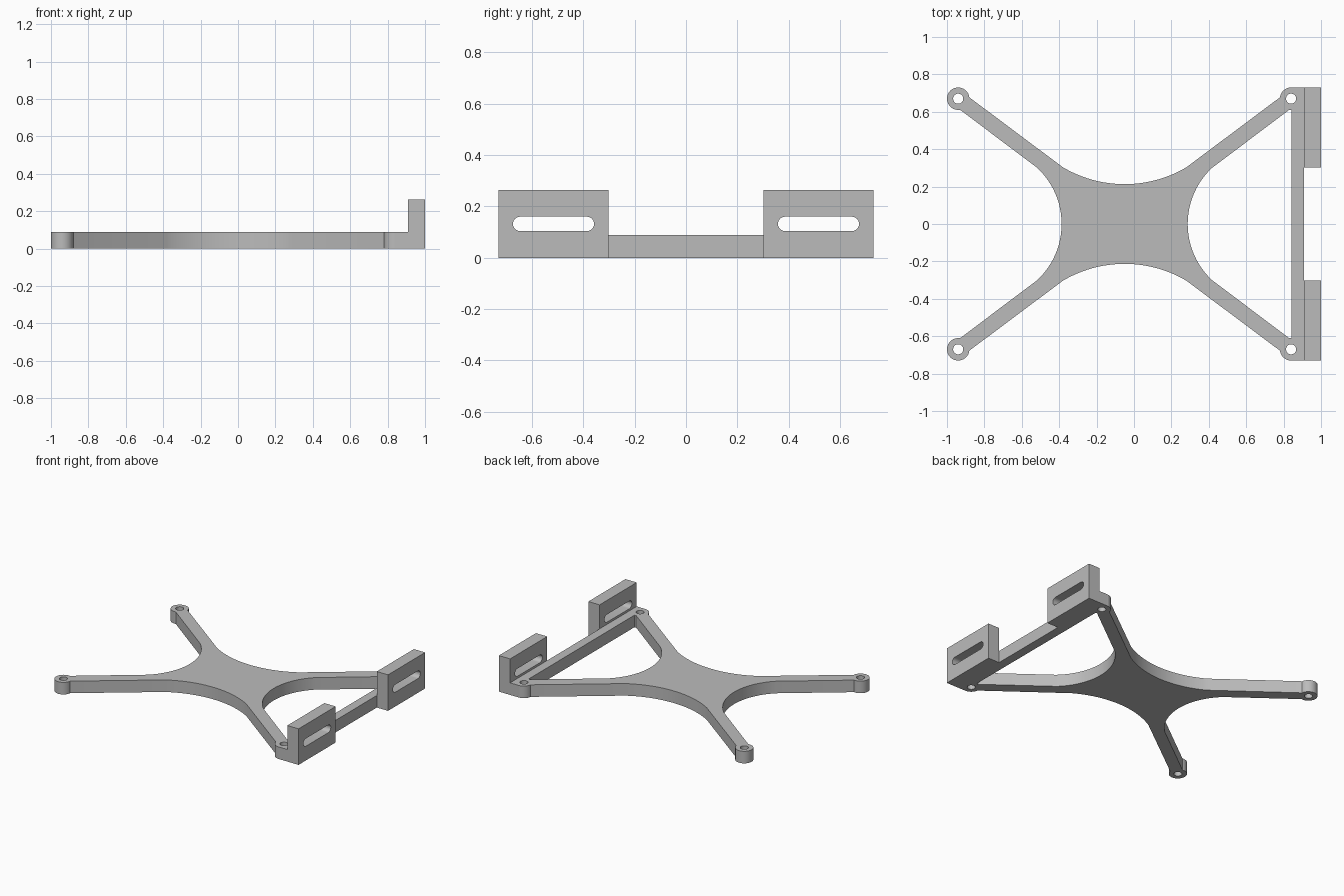
import bpy, bmesh, math
from mathutils import Vector

cube = bpy.data.objects.get("Cube")
if cube:
    bpy.data.objects.remove(cube, do_unlink=True)

BASE_H, PLATE_H = 0.088, 0.263
CENTRE_X = -0.05
HOLE_X, HOLE_Y = 0.89, 0.67      # hole offsets from the plate centre
RAIL_IN, RAIL_OUT, END_X, END_Y = 0.843, 0.909, 1.0, 0.73

grey = bpy.data.materials.new("plain grey")
grey.use_nodes = True
grey.diffuse_color = (0.5, 0.5, 0.5, 1)
grey.node_tree.nodes["Principled BSDF"].inputs["Base Color"].default_value = (0.5, 0.5, 0.5, 1)


def prism(name, points, direction):
    """Extrude a closed loop of 3D points along a direction."""
    bm = bmesh.new()
    face = bm.faces.new([bm.verts.new(p) for p in points])
    out = bmesh.ops.extrude_face_region(bm, geom=[face])
    moved = [v for v in out["geom"] if isinstance(v, bmesh.types.BMVert)]
    bmesh.ops.translate(bm, verts=moved, vec=Vector(direction))
    bmesh.ops.recalc_face_normals(bm, faces=bm.faces)
    mesh = bpy.data.meshes.new(name)
    bm.to_mesh(mesh)
    bm.free()
    mesh.materials.append(grey)
    obj = bpy.data.objects.new(name, mesh)
    bpy.context.collection.objects.link(obj)
    return obj


def box(name, x0, x1, y0, y1, z1):
    return prism(name, [(x0, y0, 0), (x1, y0, 0), (x1, y1, 0), (x0, y1, 0)], (0, 0, z1))


def arc(cx, cy, r, start, end, n):
    return [(cx + r * math.cos(start + (end - start) * i / n),
             cy + r * math.sin(start + (end - start) * i / n)) for i in range(n + 1)]


def cylinder(name, x, y, r, z0, z1):
    ring = arc(x, y, r, 0, math.tau, 40)[:-1]
    return prism(name, [(px, py, z0) for px, py in ring], (0, 0, z1 - z0))


def combine(target, tool, operation):
    """Apply a boolean and discard the tool object."""
    mod = target.modifiers.new(tool.name, "BOOLEAN")
    mod.operation, mod.object, mod.solver = operation, tool, "EXACT"
    bpy.context.view_layer.objects.active = target
    bpy.ops.object.modifier_apply(modifier=mod.name)
    bpy.data.objects.remove(tool, do_unlink=True)


# Four-armed plate: one quadrant of waist curve, arm end and waist curve, mirrored
quadrant = arc(0.748, 0, 0.411, math.pi, math.pi - 0.818, 12)
quadrant += [(HOLE_X + 0.025, HOLE_Y - 0.033), (HOLE_X - 0.025, HOLE_Y + 0.033)]
quadrant += arc(0, 0.863, 0.65, -math.pi / 2 + 0.532, -math.pi / 2, 12)
outline = []
for sx, sy in ((1, 1), (-1, 1), (-1, -1), (1, -1)):
    part = quadrant if sx == sy else quadrant[::-1]
    outline += [(CENTRE_X + sx * x, sy * y, 0) for x, y in part[:-1]]
frame = prism("mounting_frame", outline, (0, 0, BASE_H))

# Round bosses at the arm ends
corners = [(CENTRE_X + sx * HOLE_X, sy * HOLE_Y) for sx in (-1, 1) for sy in (-1, 1)]
for x, y in corners:
    combine(frame, cylinder("boss", x, y, 0.06, 0, BASE_H), "UNION")

# Cross rail and the two upright end plates
combine(frame, box("cross_rail", RAIL_IN, RAIL_OUT, -END_Y, END_Y, BASE_H), "UNION")
for side in (-1, 1):
    y0, y1 = sorted((side * 0.302, side * END_Y))
    combine(frame, box("end_plate", RAIL_OUT, END_X, y0, y1, PLATE_H), "UNION")

# Screw holes
for x, y in corners:
    combine(frame, cylinder("screw_hole", x, y, 0.027, -0.1, 0.2), "DIFFERENCE")

# Rounded slots through the end plates
for side in (-1, 1):
    mid, r, z, half = side * 0.516, 0.028, 0.132, 0.13
    loop = arc(mid + half, z, r, -math.pi / 2, math.pi / 2, 12)
    loop += arc(mid - half, z, r, math.pi / 2, math.pi * 1.5, 12)
    slot = prism("plate_slot", [(0.88, y, h) for y, h in loop], (0.2, 0, 0))
    combine(frame, slot, "DIFFERENCE")

# Smooth curved walls, crisp edges
bpy.ops.object.select_all(action="DESELECT")
frame.select_set(True)
bpy.context.view_layer.objects.active = frame
bpy.ops.object.shade_smooth_by_angle(angle=math.radians(30))
